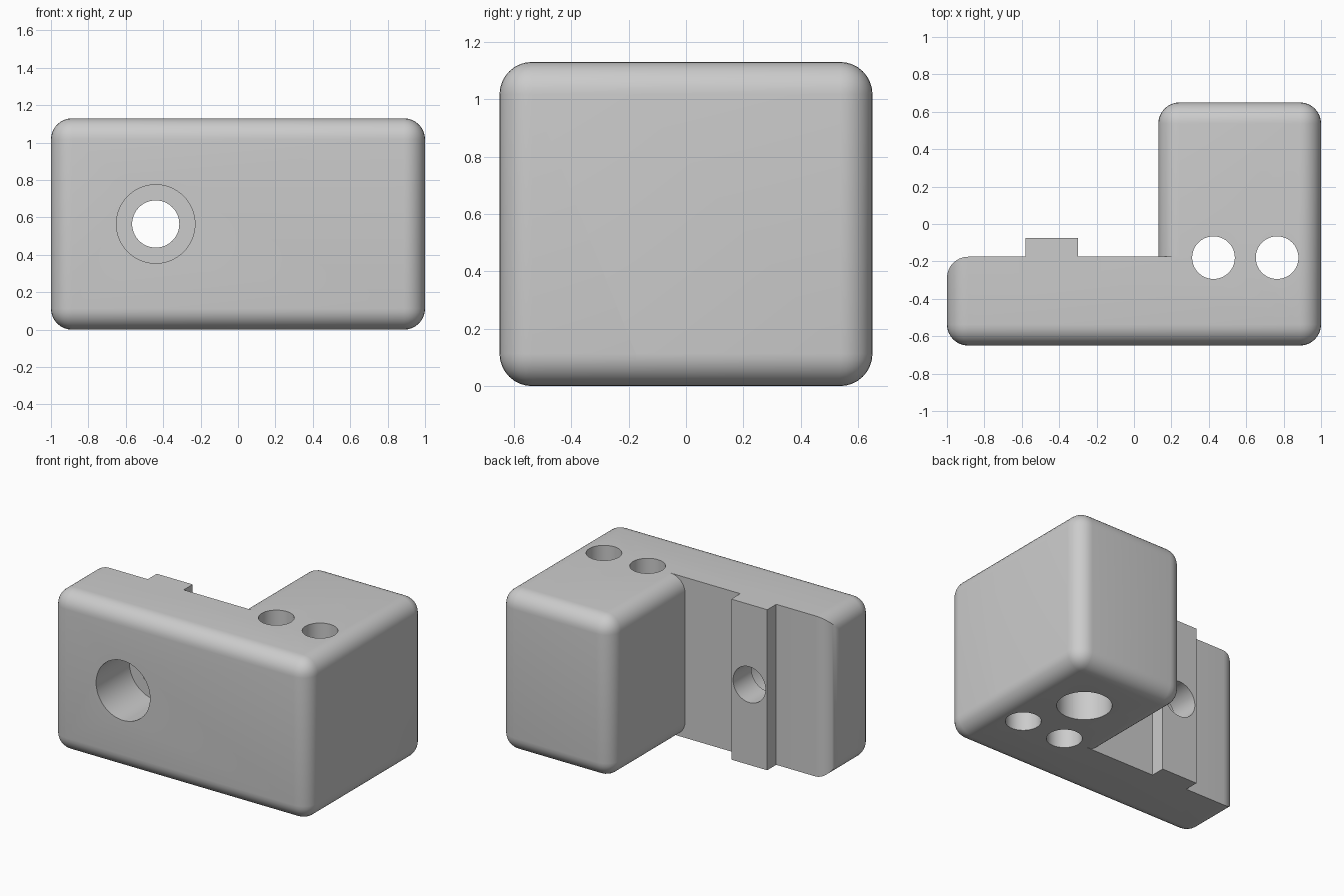
import bpy, bmesh, math
from mathutils import Vector

cube = bpy.data.objects.get("Cube")
if cube:
    bpy.data.objects.remove(cube, do_unlink=True)

HEIGHT, FILLET = 1.13, 0.113
STEP = -0.175          # back of the thin plate
FRONT, BACK = -0.65, 0.65

grey = bpy.data.materials.new("plain_grey")
grey.use_nodes = True
colour = (0.6, 0.6, 0.6, 1)
grey.diffuse_color = colour
grey.node_tree.nodes["Principled BSDF"].inputs["Base Color"].default_value = colour


def add_object(name, bm):
    mesh = bpy.data.meshes.new(name)
    bmesh.ops.recalc_face_normals(bm, faces=bm.faces)
    bm.to_mesh(mesh)
    bm.free()
    mesh.materials.append(grey)
    obj = bpy.data.objects.new(name, mesh)
    bpy.context.collection.objects.link(obj)
    return obj


def box(name, low, high, is_round=None):
    """Box between two corners; edges accepted by is_round get a fillet."""
    low, high = Vector(low), Vector(high)
    bm = bmesh.new()
    bmesh.ops.create_cube(bm, size=1)
    for v in bm.verts:
        v.co = [(l + h) / 2 + c * (h - l) for l, h, c in zip(low, high, v.co)]
    if is_round:
        edges = [e for e in bm.edges if is_round(e)]
        bmesh.ops.bevel(bm, geom=edges, offset=FILLET, segments=8,
                        profile=0.5, affect='EDGES')
    return add_object(name, bm)


def cylinder(name, radius, start, end):
    start, end = Vector(start), Vector(end)
    axis = end - start
    bm = bmesh.new()
    bmesh.ops.create_cone(bm, cap_ends=True, segments=64, radius1=radius,
                          radius2=radius, depth=axis.length)
    turn = axis.to_track_quat('Z', 'Y').to_matrix().to_4x4()
    bm.transform(turn)
    bmesh.ops.translate(bm, verts=bm.verts, vec=(start + end) / 2)
    return add_object(name, bm)


def combine(target, other, operation):
    mod = target.modifiers.new(operation.title(), 'BOOLEAN')
    mod.operation, mod.solver, mod.object = operation, 'EXACT', other
    bpy.context.view_layer.objects.active = target
    bpy.ops.object.modifier_apply(modifier=mod.name)
    bpy.data.objects.remove(other, do_unlink=True)


def plate_edge(e):
    a, b = (v.co for v in e.verts)
    on_back = a.y > STEP - 0.01 and b.y > STEP - 0.01
    outer_corner = a.x < -0.9 and b.x < -0.9
    return not on_back or outer_corner


def block_edge(e):
    return any(v.co.y > STEP + 0.01 for v in e.verts)


# Thin plate, thick block behind it, and the square rib on the plate's back
bracket = box("bracket_body", (-1, FRONT, 0), (1, STEP, HEIGHT), plate_edge)
block = box("thick_block", (0.13, STEP, 0), (1, BACK, HEIGHT), block_edge)
rib = box("locating_rib", (-0.58, STEP - 0.1, 0), (-0.3, -0.075, HEIGHT))
combine(bracket, block, 'UNION')
combine(bracket, rib, 'UNION')

# Counterbored screw hole through plate and rib
x, z = -0.44, HEIGHT / 2
combine(bracket, cylinder("counterbore", 0.21, (x, -1, z), (x, FRONT + 0.37, z)), 'DIFFERENCE')
combine(bracket, cylinder("screw_hole", 0.126, (x, -1, z), (x, 1, z)), 'DIFFERENCE')

# Two upright through holes and a wide blind hole from below
for x in (0.425, 0.765):
    combine(bracket, cylinder("pin_hole", 0.114, (x, -0.18, -1), (x, -0.18, 2)), 'DIFFERENCE')
combine(bracket, cylinder("blind_hole", 0.176, (0.595, 0.22, -1), (0.595, 0.22, 0.75)), 'DIFFERENCE')

# Smooth fillets and bores, crisp edges elsewhere
bpy.ops.object.select_all(action='DESELECT')
bracket.select_set(True)
bpy.context.view_layer.objects.active = bracket
bpy.ops.object.shade_smooth_by_angle(angle=math.radians(30))
